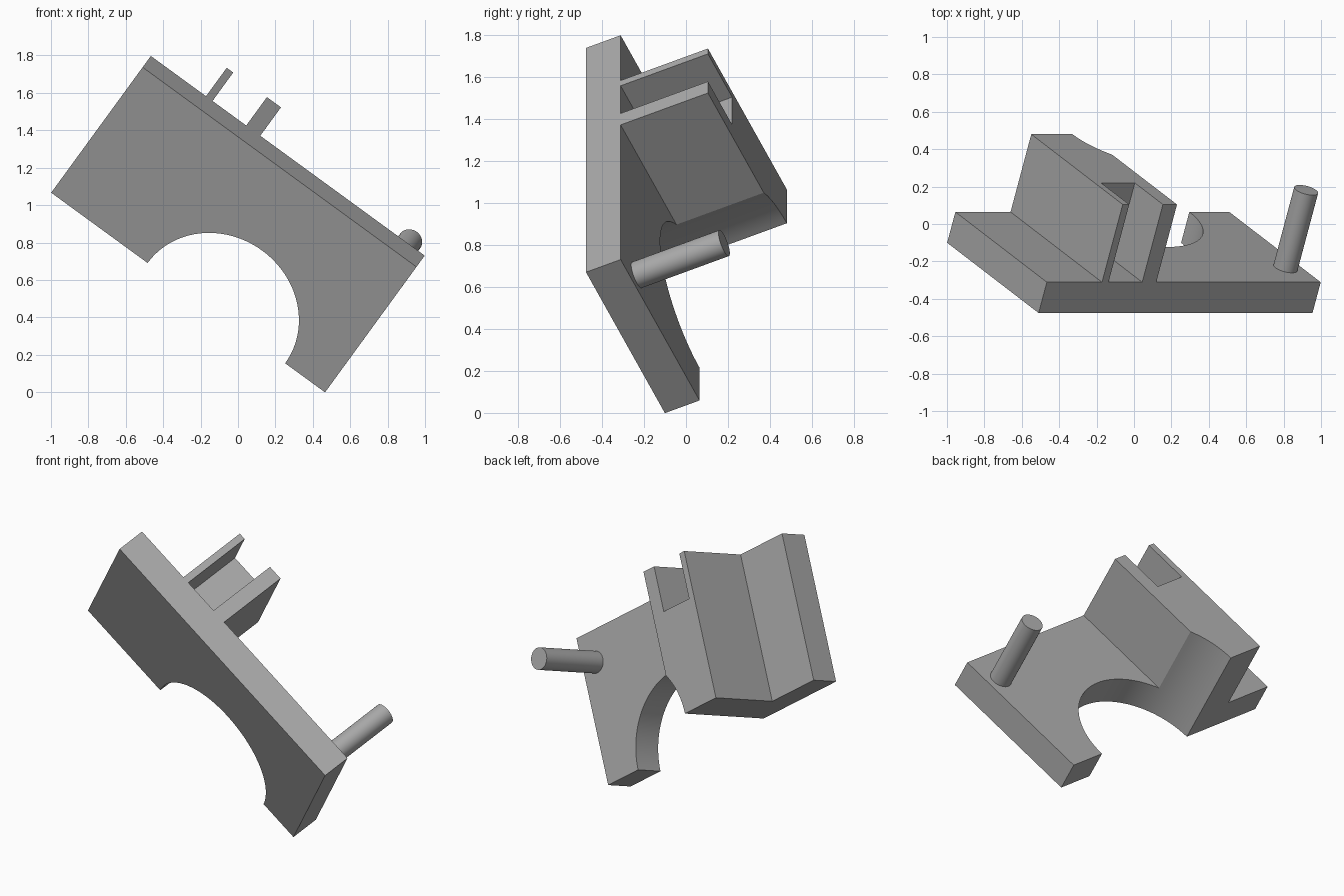
import bpy, bmesh, math
from mathutils import Vector, Matrix

cube = bpy.data.objects.get("Cube")
if cube:
    bpy.data.objects.remove(cube)

# Tilted frame: u along the plate, v across it, n out of its back
u = Vector((0.808, 0, -0.589)).normalized()
n = Vector((0.243, 0.911, 0.333)).normalized()
v = n.cross(u)
frame = Matrix((u, v, n)).transposed().to_4x4()
frame.translation = (-0.51, -0.476, 1.737)

LENGTH, WIDTH, THICK, REACH = 1.812, 0.911, 0.181, 0.637
ARC_U, ARC_R = 1.093, 0.455

grey = bpy.data.materials.new("plain grey")
grey.use_nodes = True
colour = (0.4, 0.4, 0.4, 1)
grey.diffuse_color = colour
grey.node_tree.nodes["Principled BSDF"].inputs["Base Color"].default_value = colour


def arc(start, end, steps):
    """Points on the round cutout, centred on the lower edge."""
    angles = [start + (end - start) * i / steps for i in range(steps + 1)]
    return [(ARC_U + ARC_R * math.cos(a), WIDTH - ARC_R * math.sin(a)) for a in angles]


def extrude(name, outline, low, high):
    """Solid made by extruding a (u, v) outline along n."""
    bm = bmesh.new()
    face = bm.faces.new([bm.verts.new((p[0], p[1], low)) for p in outline])
    top = bmesh.ops.extrude_face_region(bm, geom=[face])
    verts = [g for g in top["geom"] if isinstance(g, bmesh.types.BMVert)]
    bmesh.ops.translate(bm, verts=verts, vec=(0, 0, high - low))
    bmesh.ops.recalc_face_normals(bm, faces=bm.faces)
    bm.transform(frame)
    mesh = bpy.data.meshes.new(name)
    bm.to_mesh(mesh)
    bm.free()
    obj = bpy.data.objects.new(name, mesh)
    bpy.context.collection.objects.link(obj)
    mesh.materials.append(grey)
    bpy.ops.object.select_all(action="DESELECT")
    obj.select_set(True)
    bpy.context.view_layer.objects.active = obj
    bpy.ops.object.shade_smooth_by_angle(angle=math.radians(30))
    return obj


# Base plate with the half-round cutout
plate = [(0, 0), (LENGTH, 0), (LENGTH, WIDTH)] + arc(0, math.pi, 48) + [(0, WIDTH)]
extrude("base_plate", plate, 0, THICK)

# Raised block: two walls around a notch, trimmed by the same cutout
left, inner_left, inner_right, right, notch = 0.365, 0.408, 0.631, 0.724, 0.28
meet = math.acos((right - ARC_U) / ARC_R)
block = [(left, 0), (inner_left, 0), (inner_left, notch), (inner_right, notch),
         (inner_right, 0), (right, 0)] + arc(meet, math.pi, 12) + [(left, WIDTH)]
extrude("notched_block", block, THICK, REACH)

# Round peg near the far corner
peg = [(1.703 + 0.066 * math.cos(math.tau * i / 40),
        0.187 + 0.066 * math.sin(math.tau * i / 40)) for i in range(40)]
extrude("peg", peg, THICK, REACH)
